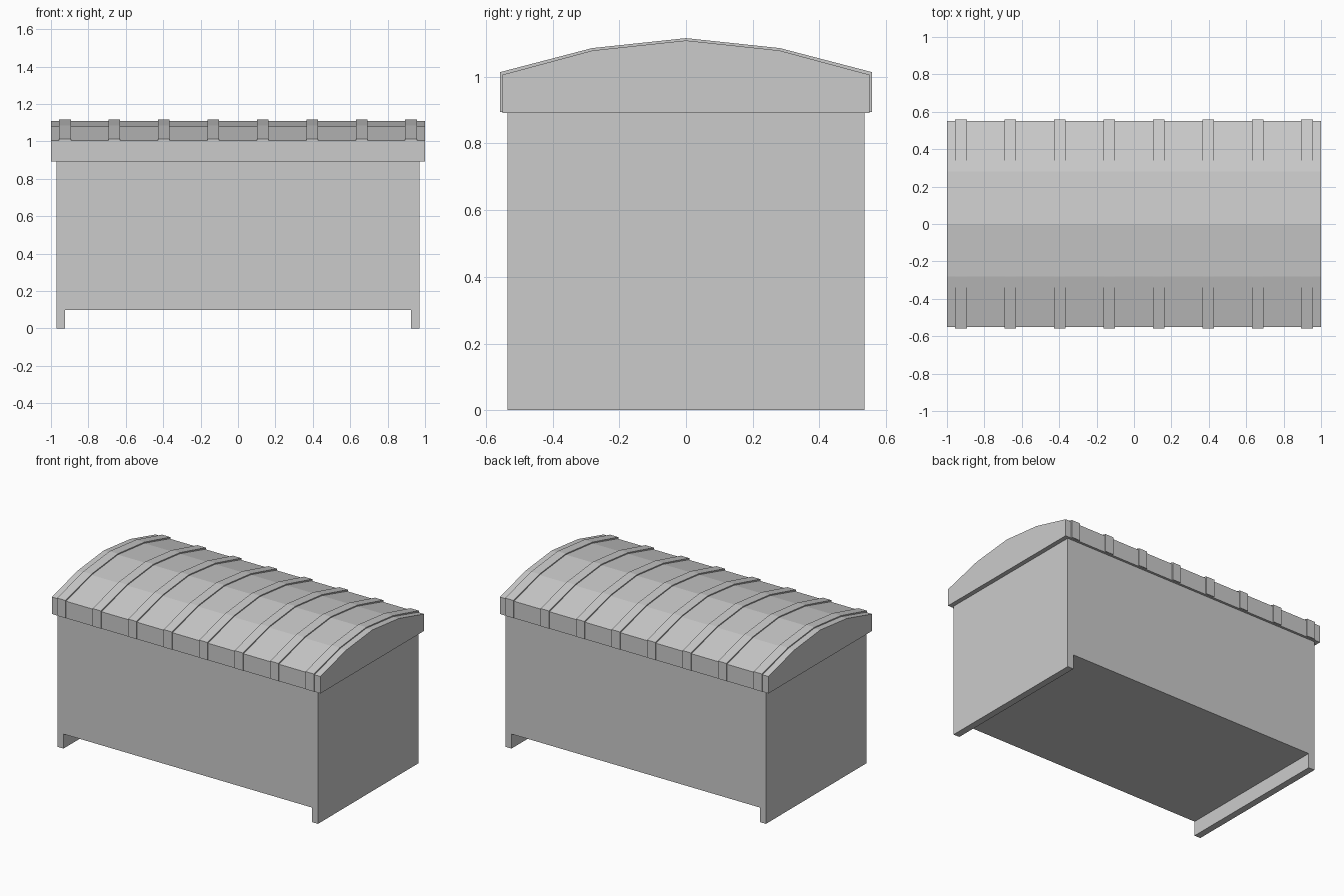
import bpy

if "Cube" in bpy.data.objects:
    bpy.data.objects.remove(bpy.data.objects["Cube"])


def prism(name, profile, axis, start, end):
    """Extrude a closed 2D profile along x (profile = y,z) or y (profile = x,z)."""
    def point(u, v, w):
        return (w, u, v) if axis == 'x' else (u, w, v)
    n = len(profile)
    verts = [point(u, v, w) for w in (start, end) for u, v in profile]
    faces = [tuple(range(n)), tuple(range(2 * n - 1, n - 1, -1))]
    faces += [(i, i + n, (i + 1) % n + n, (i + 1) % n) for i in range(n)]
    if axis == 'x':
        faces = [f[::-1] for f in faces]
    mesh = bpy.data.meshes.new(name)
    mesh.from_pydata(verts, [], faces)
    obj = bpy.data.objects.new(name, mesh)
    bpy.context.collection.objects.link(obj)
    return obj


def mirrored(half):
    """Complete a half profile that starts at the bottom and ends on the centre line."""
    return half + [(-u, v) for u, v in reversed(half[:-1])]


LID_BOTTOM = 0.892

# Chest body with a full-depth foot at each end
body_half = [(0.0, 0.098), (0.925, 0.098), (0.925, 0.0), (0.97, 0.0), (0.97, LID_BOTTOM)]
body_profile = body_half + [(-x, z) for x, z in reversed(body_half[1:])]
prism("chest_body", body_profile, 'y', -0.535, 0.535)

# Faceted arched lid
lid = mirrored([(0.551, LID_BOTTOM), (0.551, 1.006), (0.28, 1.079), (0.0, 1.109)])
prism("lid", lid, 'x', -1.0, 1.0)

# Eight raised straps wrapped over the lid
strap = mirrored([(0.558, LID_BOTTOM + 0.003), (0.558, 1.014), (0.282, 1.086), (0.0, 1.116)])
strap_inner = mirrored([(0.545, LID_BOTTOM + 0.003), (0.545, 1.0), (0.278, 1.072), (0.0, 1.102)])
for i in range(8):
    x = -0.925 + i * 1.85 / 7
    prism(f"lid_strap_{i + 1}", strap + strap_inner[::-1], 'x', x - 0.031, x + 0.031)
